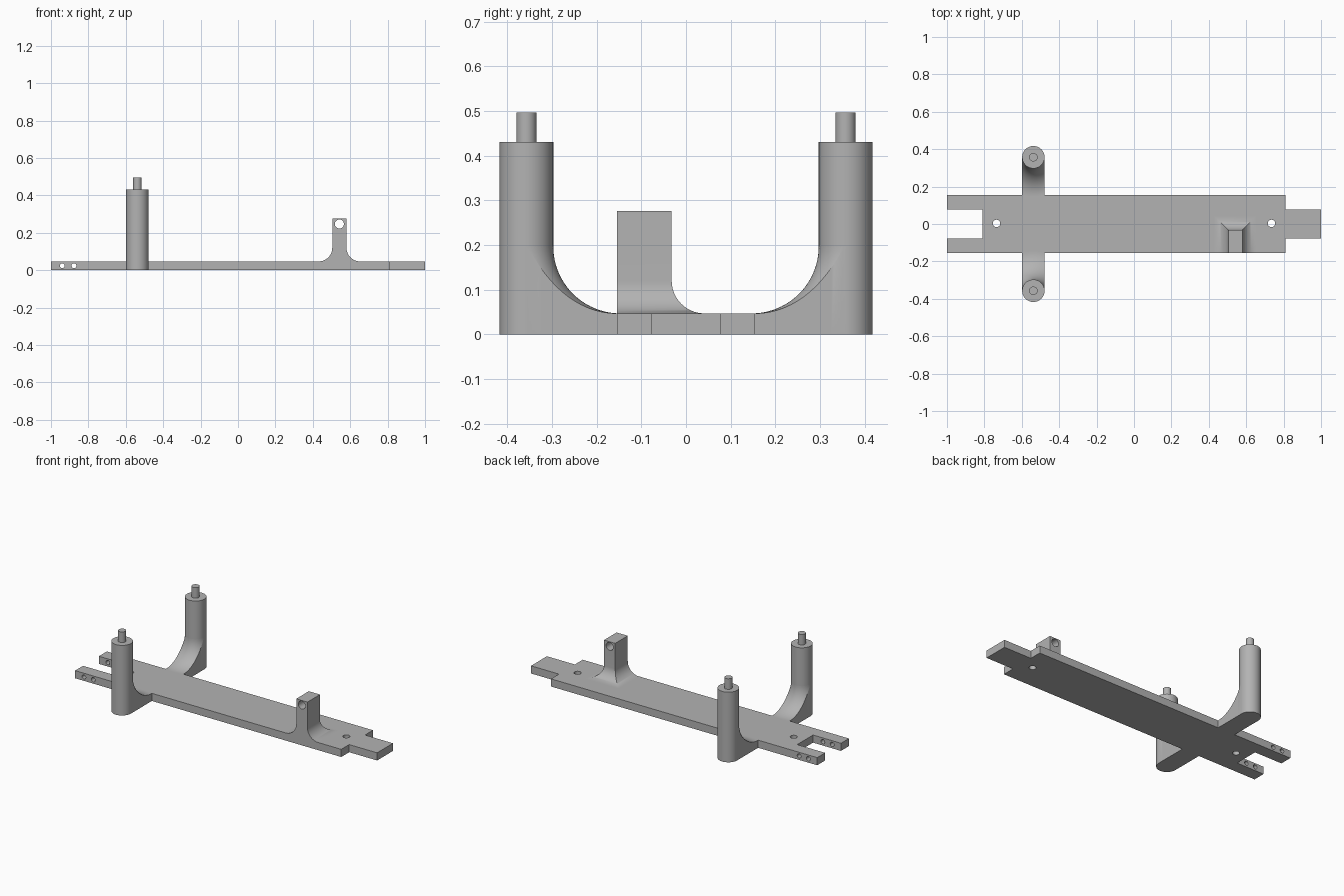
import bpy, bmesh, math
from mathutils import Matrix

cube = bpy.data.objects.get("Cube")
if cube:
    bpy.data.objects.remove(cube, do_unlink=True)

grey = bpy.data.materials.new("mid grey")
grey.use_nodes = True
GREY = (0.45, 0.45, 0.45, 1)
grey.diffuse_color = GREY
grey.node_tree.nodes["Principled BSDF"].inputs["Base Color"].default_value = GREY

PLATE_H, PLATE_Y, END_Y, END_X = 0.047, 0.154, 0.077, 0.81
POST_X, POST_Y, POST_R, POST_TOP = -0.538, 0.357, 0.06, 0.431
ARM_FILLET, TAB_FILLET = 0.15, 0.073


def finish(name, bm, smooth=True):
    bmesh.ops.remove_doubles(bm, verts=bm.verts, dist=1e-5)
    bmesh.ops.recalc_face_normals(bm, faces=bm.faces)
    mesh = bpy.data.meshes.new(name)
    bm.to_mesh(mesh)
    bm.free()
    mesh.materials.append(grey)
    obj = bpy.data.objects.new(name, mesh)
    bpy.context.collection.objects.link(obj)
    if smooth:
        shade(obj)
    return obj


def select(obj):
    bpy.ops.object.select_all(action='DESELECT')
    obj.select_set(True)
    bpy.context.view_layer.objects.active = obj


def shade(obj):
    select(obj)
    bpy.ops.object.shade_smooth_by_angle(angle=math.radians(30))


def cylinder(name, r, start, length, axis='Z', sides=64):
    bm = bmesh.new()
    bmesh.ops.create_cone(bm, cap_ends=True, segments=sides, radius1=r, radius2=r, depth=length)
    bmesh.ops.translate(bm, verts=bm.verts, vec=(0, 0, length / 2))
    if axis == 'Y':
        bmesh.ops.rotate(bm, verts=bm.verts, matrix=Matrix.Rotation(-math.pi / 2, 3, 'X'))
    bmesh.ops.translate(bm, verts=bm.verts, vec=start)
    return finish(name, bm)


def drill(obj, cutters):
    for cutter in cutters:
        cutter.hide_render = True
        mod = obj.modifiers.new("hole", 'BOOLEAN')
        mod.operation, mod.solver, mod.object = 'DIFFERENCE', 'EXACT', cutter
        select(obj)
        bpy.ops.object.modifier_apply(modifier=mod.name)
        bpy.data.objects.remove(cutter, do_unlink=True)
    shade(obj)


# Base plate with a slot at one end and a tongue at the other
half = [(-END_X, END_Y), (-1, END_Y), (-1, PLATE_Y), (END_X, PLATE_Y), (END_X, END_Y), (1, END_Y)]
outline = half + [(x, -y) for x, y in reversed(half)]
bm = bmesh.new()
face = bm.faces.new([bm.verts.new((x, y, 0)) for x, y in outline])
top = bmesh.ops.extrude_face_region(bm, geom=[face])["geom"]
bmesh.ops.translate(bm, verts=[v for v in top if isinstance(v, bmesh.types.BMVert)],
                    vec=(0, 0, PLATE_H))
plate = finish("base_plate", bm, smooth=False)
holes = [cylinder("hole_cutter", 0.02, (x, 0.003, -0.1), 0.3, sides=32) for x in (-0.735, 0.735)]
holes += [cylinder("hole_cutter", 0.013, (x, -0.3, 0.024), 0.6, 'Y', 32) for x in (-0.94, -0.877)]
drill(plate, holes)


# Arm whose top sweeps up into the round post
def arm(name, side, nx=24, ny=24):
    bm = bmesh.new()
    ring = POST_R + ARM_FILLET
    tops, lows = [], []
    for i in range(nx + 1):
        dx = -POST_R * math.cos(math.pi * i / nx)
        col = []
        for j in range(ny + 1):
            a = math.pi / 2 * j / ny
            rho = ring - ARM_FILLET * math.cos(a)
            dy = math.sqrt(max(0, rho * rho - dx * dx))
            z = PLATE_H + ARM_FILLET * (1 - math.sin(a))
            col.append((dy, z))
        col.reverse()
        col.reverse()
        col.append((POST_Y - PLATE_Y + 0.01, PLATE_H))
        row = [(POST_X + dx, side * (POST_Y - dy), z) for dy, z in col]
        tops.append([bm.verts.new(p) for p in row])
        lows.append([bm.verts.new((x, y, 0)) for x, y, z in row])
    for i in range(nx):
        for j in range(ny + 1):
            for g in (tops, lows):
                bm.faces.new((g[i][j], g[i + 1][j], g[i + 1][j + 1], g[i][j + 1]))
        for j in (0, ny + 1):
            bm.faces.new((tops[i][j], tops[i + 1][j], lows[i + 1][j], lows[i][j]))
    for i in (0, nx):
        for j in range(ny + 1):
            bm.faces.new((tops[i][j], tops[i][j + 1], lows[i][j + 1], lows[i][j]))
    return finish(name, bm)


# Posts with pins
for label, side in (("front", -1), ("back", 1)):
    arm(label + "_arm", side)
    cylinder(label + "_post", POST_R, (POST_X, side * POST_Y, 0), POST_TOP)
    cylinder(label + "_pin", 0.0225, (POST_X, side * POST_Y, POST_TOP - 0.01), 0.075, sides=48)

# Upright tab flaring into the plate on three sides
bm = bmesh.new()
steps = 16
levels = [(TAB_FILLET * (1 - math.sin(a)), PLATE_H + TAB_FILLET * (1 - math.cos(a)))
          for a in (math.pi / 2 * k / steps for k in range(steps + 1))]
levels.append((0, 0.276))
rings = []
for d, z in levels:
    x0, x1, y0, y1 = 0.504 - d, 0.58 + d, -PLATE_Y, -0.032 + d
    rings.append([bm.verts.new((x, y, z)) for x, y in ((x0, y0), (x1, y0), (x1, y1), (x0, y1))])
for a, b in zip(rings, rings[1:]):
    for k in range(4):
        n = (k + 1) % 4
        bm.faces.new((a[k], a[n], b[n], b[k]))
bm.faces.new(rings[0])
bm.faces.new(rings[-1])
tab = finish("upright_tab", bm, smooth=False)
drill(tab, [cylinder("hole_cutter", 0.024, (0.542, -0.3, 0.247), 0.4, 'Y', 48)])
